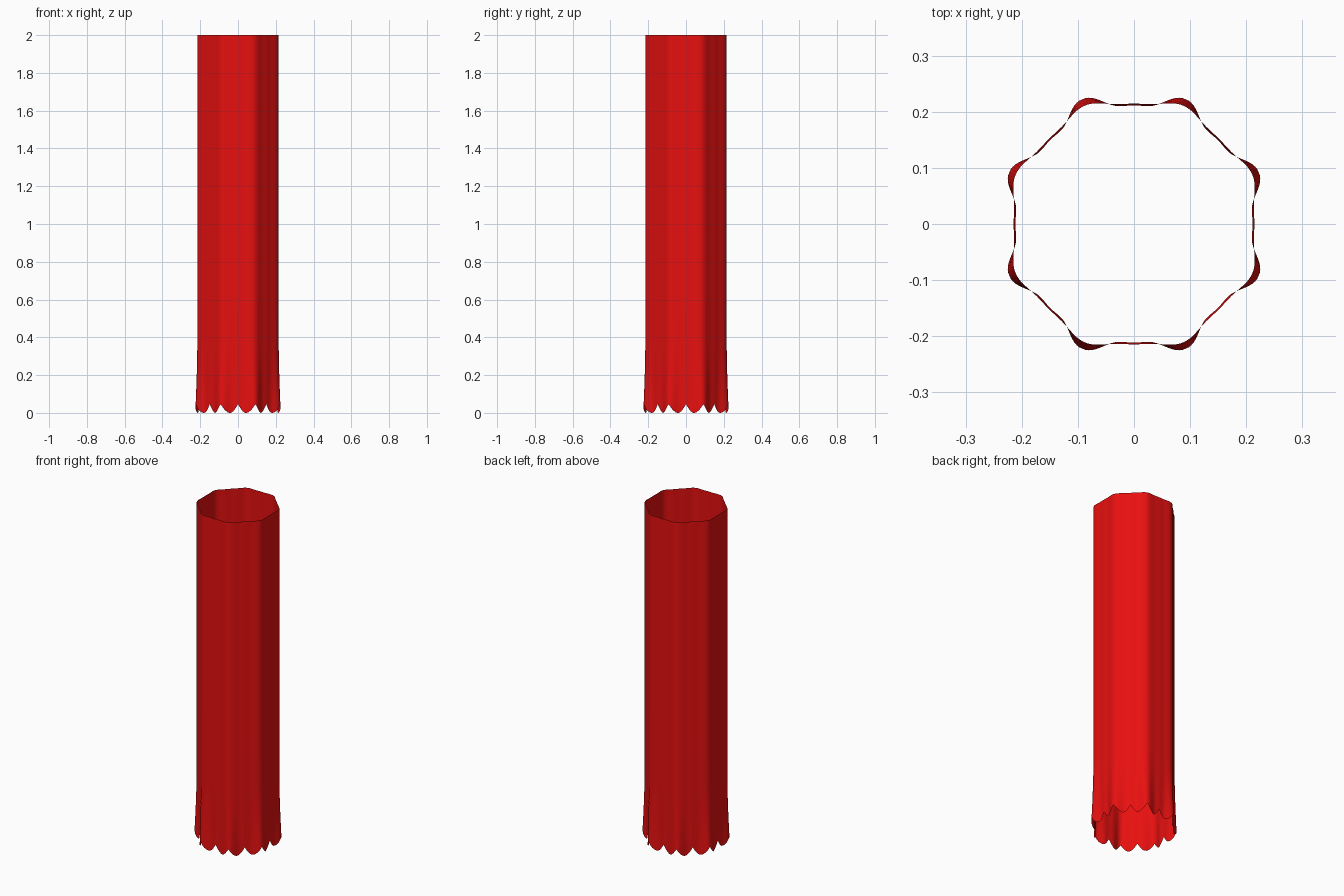
import bpy, bmesh, math

if "Cube" in bpy.data.objects:
    bpy.data.objects.remove(bpy.data.objects["Cube"])

SIDES = 256
LEVELS = [0, 0.02, 0.05, 0.09, 0.13, 0.17, 0.21, 0.25, 0.3, 0.35, 0.4, 0.8, 1.2, 1.6, 2.0]

red = bpy.data.materials.new("bright red")
red.diffuse_color = (0.8, 0.005, 0.005, 1)
red.use_nodes = True
red.node_tree.nodes["Principled BSDF"].inputs["Base Color"].default_value = red.diffuse_color


def fluted_radius(ang, flare):
    """Eight rounded flutes, growing deeper as the hem flares out."""
    c = 8 * (ang - math.pi / 8)
    mean = 0.2198 + 0.0023 * flare
    wave = 0.007 + 0.009 * flare
    pinch = 0.0017 + 0.0032 * flare
    return mean + wave * math.cos(c) + pinch * math.cos(2 * c)


# Open fluted tube with a flared, scalloped hem
bm = bmesh.new()
rings = []
for level in LEVELS:
    ring = []
    for i in range(SIDES):
        a = 2 * math.pi * i / SIDES
        # sixteen scallops lift the hem between their tips
        lift = 0.046 * (1 - abs(math.sin(8 * a)))
        z = level + lift * max(0, 1 - level / 0.25)
        flare = max(0, 1 - z / 0.4) ** 1.5
        r = fluted_radius(a, flare)
        ring.append(bm.verts.new((r * math.cos(a), r * math.sin(a), z)))
    rings.append(ring)
for low, high in zip(rings, rings[1:]):
    for i in range(SIDES):
        j = (i + 1) % SIDES
        bm.faces.new((low[i], low[j], high[j], high[i])).smooth = True

mesh = bpy.data.meshes.new("fluted_tube")
bm.to_mesh(mesh)
bm.free()
mesh.materials.append(red)
tube = bpy.data.objects.new("fluted_tube", mesh)
bpy.context.collection.objects.link(tube)
